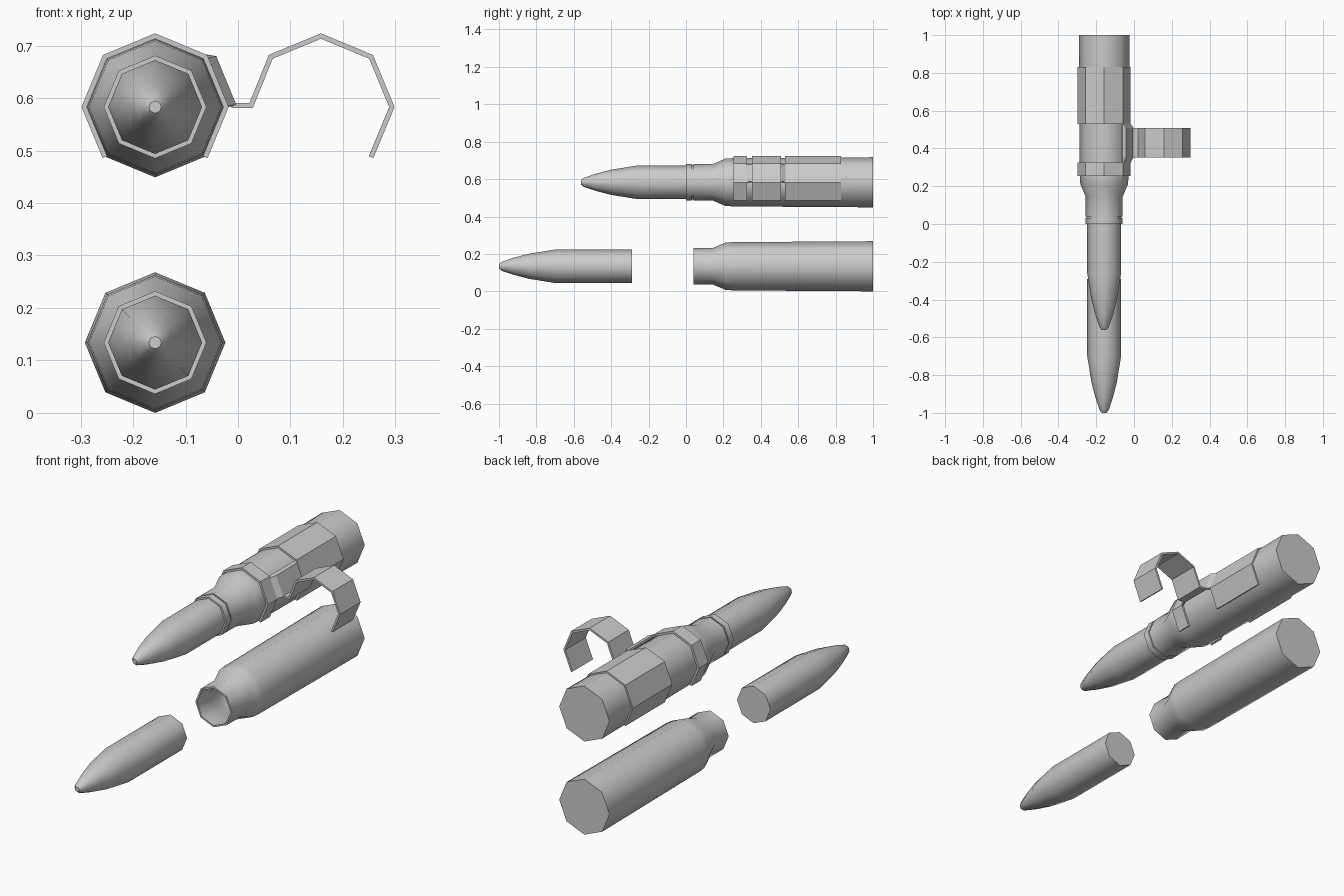
import bpy, bmesh, math

if "Cube" in bpy.data.objects:
    bpy.data.objects.remove(bpy.data.objects["Cube"])

SIDES = 8
X, LOW, HIGH = -0.158, 0.134, 0.583      # cartridge axis x, two axis heights
CLIP_R, THICK = 0.1352, 0.0095           # link sheet radius and thickness


def finish(name, bm, angle):
    bmesh.ops.recalc_face_normals(bm, faces=bm.faces)
    me = bpy.data.meshes.new(name)
    bm.to_mesh(me)
    bm.free()
    ob = bpy.data.objects.new(name, me)
    bpy.context.collection.objects.link(ob)
    bpy.ops.object.select_all(action='DESELECT')
    ob.select_set(True)
    bpy.context.view_layer.objects.active = ob
    if angle:
        bpy.ops.object.shade_smooth_by_angle(angle=math.radians(angle))
    return ob


def lathe(name, profile, z, dy=0.0):
    """Octagonal turned solid along y from (y, radius) pairs, capped at both ends."""
    bm = bmesh.new()
    rings = []
    for y, r in profile:
        rings.append([bm.verts.new((X + r * math.cos(i * math.tau / SIDES), y + dy,
                                    z + r * math.sin(i * math.tau / SIDES)))
                      for i in range(SIDES)])
    for a, b in zip(rings, rings[1:]):
        for i in range(SIDES):
            j = (i + 1) % SIDES
            bm.faces.new((a[i], a[j], b[j], b[i]))
    bm.faces.new(rings[0])
    bm.faces.new(rings[-1])
    return finish(name, bm, 50)


def sheet(name, rows):
    """Sheet metal part from a grid of points, thickened."""
    bm = bmesh.new()
    grid = [[bm.verts.new(p) for p in row] for row in rows]
    for a, b in zip(grid, grid[1:]):
        for i in range(len(a) - 1):
            bm.faces.new((a[i], a[i + 1], b[i + 1], b[i]))
    ob = finish(name, bm, 0)
    mod = ob.modifiers.new("thickness", 'SOLIDIFY')
    mod.thickness = THICK
    mod.offset = 0
    mod.use_even_offset = True
    return ob


def arc(cx, start, end):
    """Octagon corners of a clip, by 45 degree steps."""
    step = 1 if end > start else -1
    return [(cx + CLIP_R * math.cos(k * math.pi / 4), HIGH + CLIP_R * math.sin(k * math.pi / 4))
            for k in range(start, end + step, step)]


def band(name, path, y0, y1):
    return sheet(name, [[(x, y, z) for x, z in path] for y in (y0, y1)])


# Bullets
bullet = [(-1.0, 0.012), (-0.985, 0.024), (-0.92, 0.046), (-0.84, 0.067),
          (-0.70, 0.0895), (-0.29, 0.0895)]
lathe("loose_bullet", bullet, LOW)
lathe("seated_bullet", bullet, HIGH, 0.438)

# Cases: the loose one is hollow with an open mouth
case = [(0.04, 0.098), (0.145, 0.098), (0.21, 0.126), (0.25, 0.129), (1.0, 0.134)]
bore = [(0.97, 0.120), (0.25, 0.120), (0.21, 0.117), (0.145, 0.0895), (0.04, 0.0895)]
lathe("loose_case", bore + case, LOW)
lathe("seated_case", case, HIGH)

# Small retaining ring with a groove behind it
lathe("neck_ring", [(0.0, 0.098), (0.033, 0.098), (0.033, 0.093), (0.041, 0.093)], HIGH)

# Link clips around the seated case
band("front_clip", arc(X, 5, -1), 0.255, 0.325)
band("rear_clip", arc(X, 5, -1), 0.53, 0.83)

# Raised plate joining the front and rear clips
top, side = arc(X, 1, 0)
ends = [top, (top[0] + 0.003, top[1] - 0.006), side]
raised = [top, (-0.045, 0.676), (-0.008, 0.586)]
sheet("link_plate", [[(x, y, z) for x, z in pts] for y, pts in
                     ((0.325, ends), (0.352, raised), (0.508, raised), (0.53, ends))])

# Open clip for the next cartridge, with its web
band("side_clip", [(-0.012, 0.586), (0.025, 0.586)] + arc(-X, 3, -1), 0.352, 0.508)
